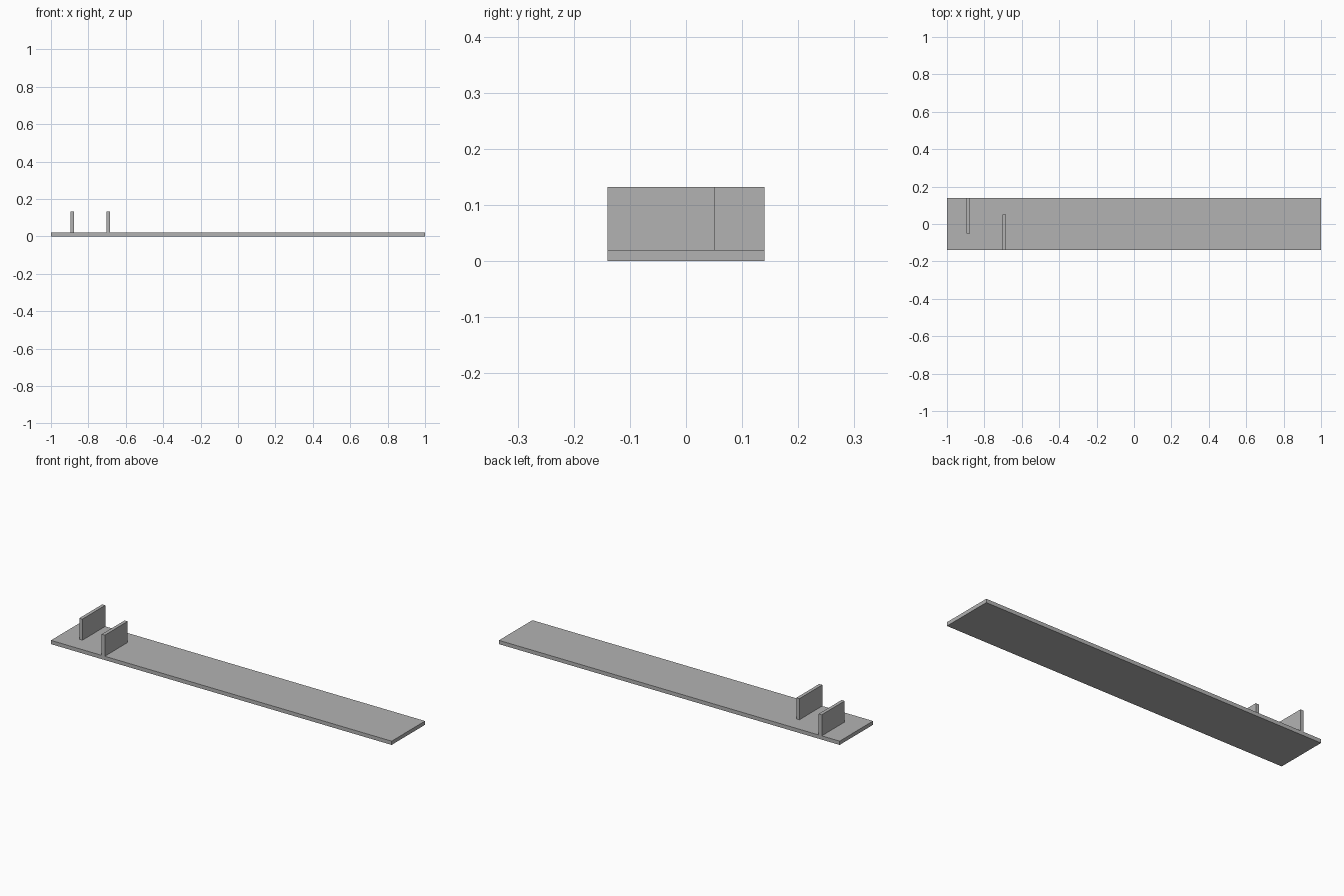
import bpy

if "Cube" in bpy.data.objects:
    bpy.data.objects.remove(bpy.data.objects["Cube"])

# Single flat grey for every part
grey = bpy.data.materials.new("grey")
grey.diffuse_color = (0.45, 0.45, 0.45, 1)
grey.use_nodes = True
grey.node_tree.nodes["Principled BSDF"].inputs["Base Color"].default_value = grey.diffuse_color


def box(name, x, y, z):
    """Axis-aligned box from (min, max) ranges."""
    spans = (x, y, z)
    bpy.ops.mesh.primitive_cube_add(size=1, location=[(a + b) / 2 for a, b in spans])
    ob = bpy.context.object
    ob.name = name
    ob.scale = [b - a for a, b in spans]
    bpy.ops.object.transform_apply(location=False, rotation=False, scale=True)
    ob.data.materials.append(grey)
    return ob


HALF_WIDTH, FLOOR_TOP, WALL_TOP = 0.14, 0.02, 0.132

# Long floor slab
box("floor", (-1, 1), (-HALF_WIDTH, HALF_WIDTH), (0, FLOOR_TOP))

# Two staggered walls, each reaching one long edge of the floor
box("back_wall", (-0.895, -0.877), (-0.052, HALF_WIDTH), (FLOOR_TOP, WALL_TOP))
box("front_wall", (-0.702, -0.684), (-HALF_WIDTH, 0.052), (FLOOR_TOP, WALL_TOP))
